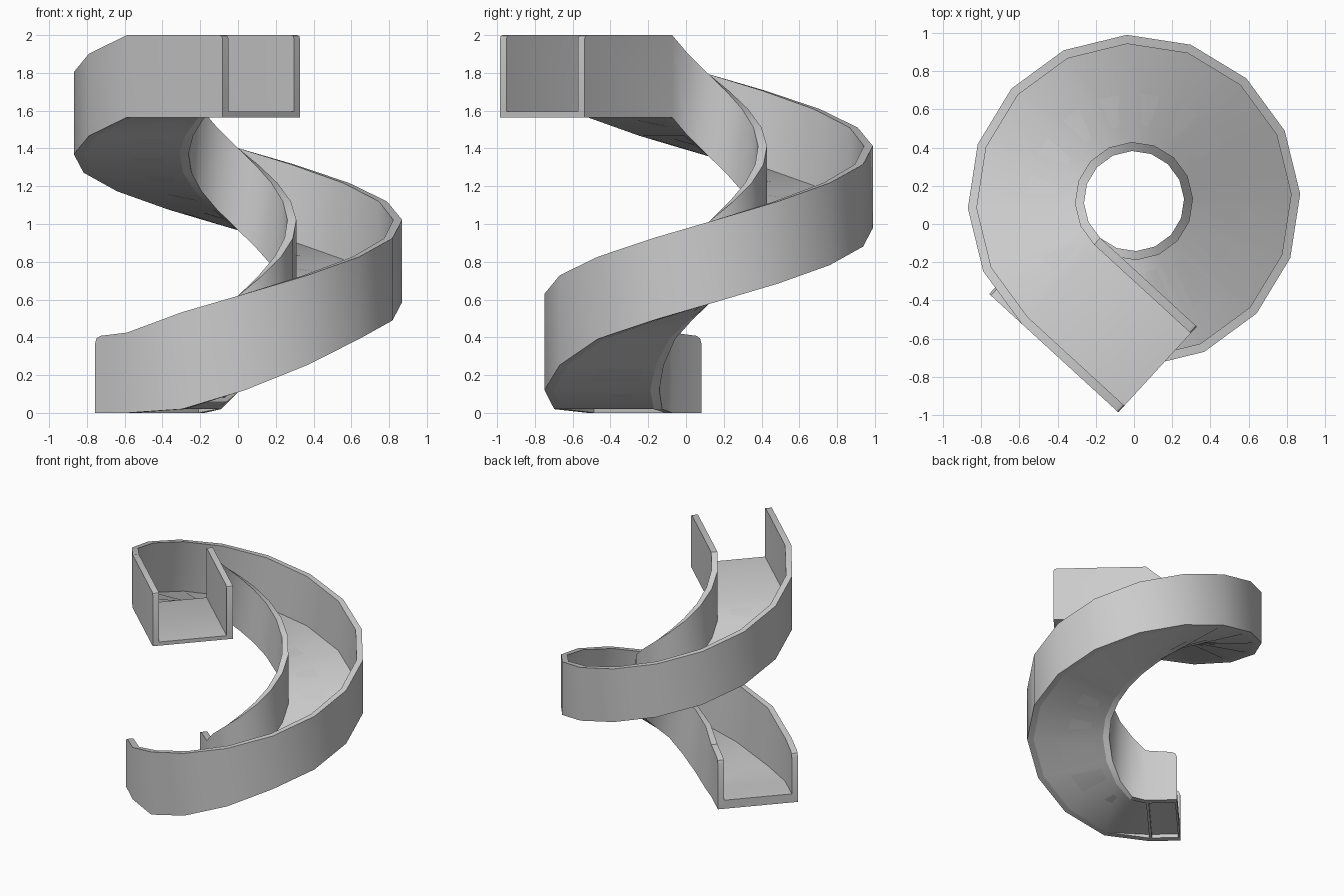
import bpy, bmesh, math

if "Cube" in bpy.data.objects:
    bpy.data.objects.remove(bpy.data.objects["Cube"])

CY, R_OUT, R_IN, WALL = 0.12, 0.87, 0.262, 0.047
START, STEP, N = math.radians(227.5), math.radians(-22.5), 16
Z_TOP, HEIGHT, FLOOR = 1.565, 0.435, 0.03
DROP = Z_TOP / N


def station(i, along=0.0):
    """Angle, distance along the tangent, underside height, rim height."""
    z = Z_TOP - DROP * i
    dip = {13: 0.04, 14: 0.075, 15: 0.078}.get(i, 0)     # flattening run-out
    rim = 0.425 if i == N else z + HEIGHT
    return (START + STEP * i, along, max(z - dip, 0), rim)


def point(st, r, z):
    a, s = st[0], st[1]
    return (r * math.cos(a) + s * math.sin(a), CY + r * math.sin(a) - s * math.cos(a), z)


def sweep(name, stations, r0, r1, low, high):
    """Solid strip with a rectangular section through all stations."""
    bm = bmesh.new()
    rings = []
    for st in stations:
        lo, hi = low(st), high(st)
        rings.append([bm.verts.new(point(st, r, z))
                      for r, z in ((r0, lo), (r1, lo), (r1, hi), (r0, hi))])
    for a, b in zip(rings, rings[1:]):
        for k in range(4):
            j = (k + 1) % 4
            bm.faces.new((a[k], a[j], b[j], b[k]))
    bm.faces.new(rings[0])
    bm.faces.new(rings[-1][::-1])
    bmesh.ops.recalc_face_normals(bm, faces=bm.faces)
    me = bpy.data.meshes.new(name)
    bm.to_mesh(me)
    bm.free()
    ob = bpy.data.objects.new(name, me)
    bpy.context.collection.objects.link(ob)
    bpy.ops.object.select_all(action='DESELECT')
    ob.select_set(True)
    bpy.context.view_layer.objects.active = ob
    bpy.ops.object.shade_smooth_by_angle(angle=math.radians(30))
    return ob


# Straight platform at the top; its sign runs against the descent
# (the tangent (sin a, -cos a) points down the slide)
def straight(i, s, rim, bottom):
    return (START + STEP * i, s, bottom, rim)


rim_top = Z_TOP + HEIGHT
entry = [straight(0, -0.686, rim_top - 0.02, Z_TOP),
         straight(0, -0.680, rim_top - 0.006, Z_TOP),
         straight(0, -0.666, rim_top, Z_TOP)]
turns = [station(i) for i in range(N + 1)]
leave = [straight(N, 0.19, 0.408, 0), straight(N, 0.218, 0.395, 0),
         straight(N, 0.23, 0.365, 0)]
path = entry + turns + leave

# Side walls
for name, r0, r1 in (("inner_wall", R_IN, R_IN + WALL),
                     ("outer_wall", R_OUT - WALL, R_OUT)):
    sweep(name, path, r0, r1, lambda s: s[2], lambda s: s[3])

# Sliding surface between the walls
F0, F1 = R_IN + WALL, R_OUT - WALL
sweep("slide_floor", [entry[0]] + turns[:-1] + [straight(N, 0, 0, 0.03), straight(N, 0.23, 0, 0.03)],
      F0, F1, lambda s: s[2], lambda s: s[2] + FLOOR + (0.01 if s[2] < 0.1 else 0))

# Lips closing the hollow underneath the exit
for name, s0, s1 in (("exit_lip", 0.215, 0.23), ("exit_rib", 0.0, 0.02)):
    sweep(name, [straight(N, s0, 0, 0), straight(N, s1, 0, 0)], F0, F1,
          lambda s: 0.0, lambda s: 0.068)
